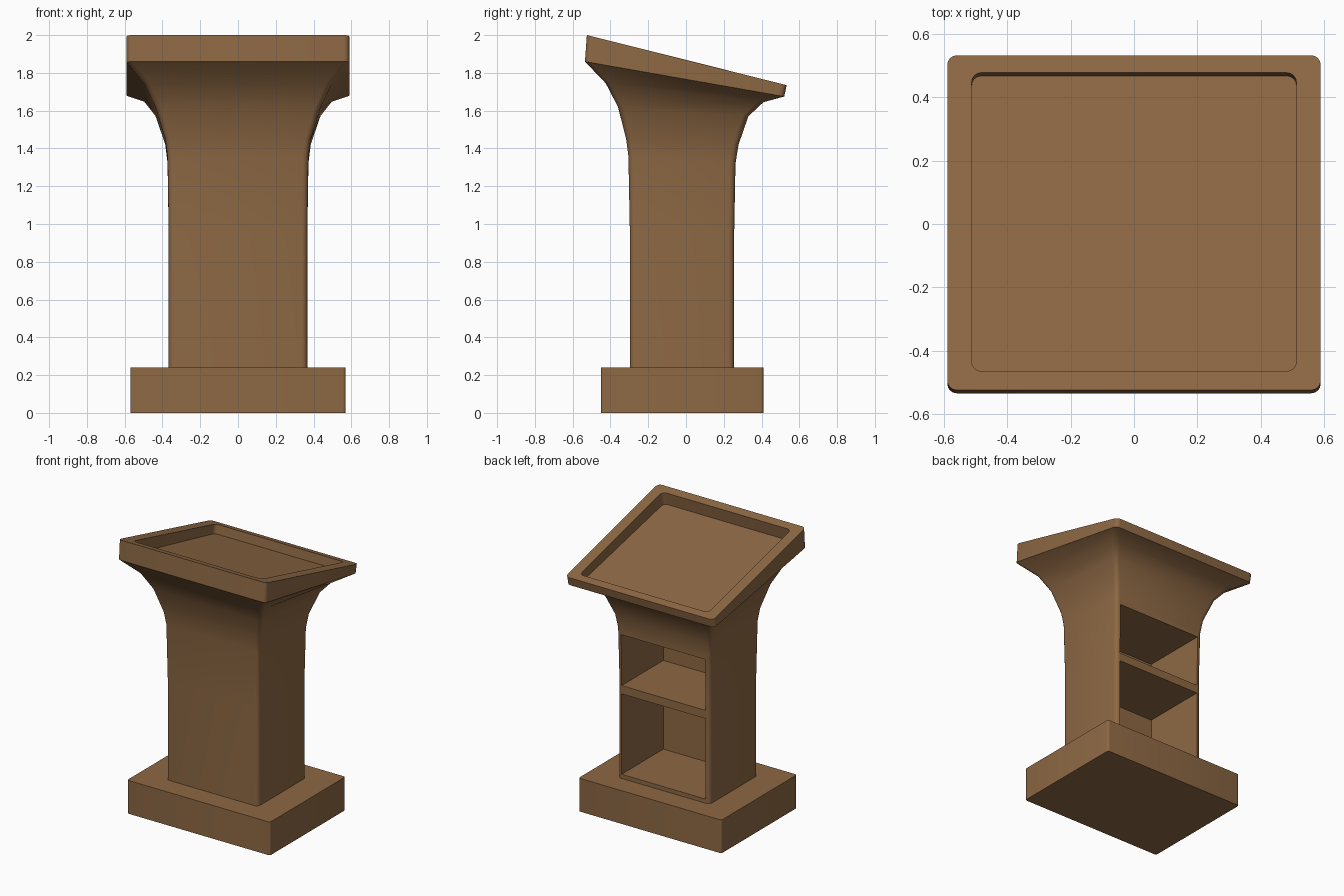
import bpy, bmesh, math

if "Cube" in bpy.data.objects:
    bpy.data.objects.remove(bpy.data.objects["Cube"])

wood = bpy.data.materials.new("wood")
wood.diffuse_color = (0.27, 0.14, 0.058, 1)
wood.use_nodes = True
wood.node_tree.nodes["Principled BSDF"].inputs["Base Color"].default_value = wood.diffuse_color


def ring(bm, hx, yf, zf, yb, zb, r, seg=4):
    """Rounded rectangle whose height slopes from the front edge to the back edge."""
    verts = []
    corners = [(hx - r, yb - r, 0), (-hx + r, yb - r, 90),
               (-hx + r, yf + r, 180), (hx - r, yf + r, 270)]
    for cx, cy, a0 in corners:
        for i in range(seg + 1):
            a = math.radians(a0 + 90 * i / seg)
            x, y = cx + r * math.cos(a), cy + r * math.sin(a)
            t = (y - yf) / (yb - yf)
            verts.append(bm.verts.new((x, y, zf + (zb - zf) * t)))
    return verts


def loft(name, rings):
    bm = bmesh.new()
    loops = [ring(bm, *r) for r in rings]
    for a, b in zip(loops, loops[1:]):
        n = len(a)
        for i in range(n):
            j = (i + 1) % n
            bm.faces.new((a[i], a[j], b[j], b[i]))
    bm.faces.new(loops[0][::-1])
    bm.faces.new(loops[-1])
    bmesh.ops.recalc_face_normals(bm, faces=bm.faces)
    mesh = bpy.data.meshes.new(name)
    bm.to_mesh(mesh)
    bm.free()
    ob = bpy.data.objects.new(name, mesh)
    bpy.context.collection.objects.link(ob)
    mesh.materials.append(wood)
    return ob


def cut_box(target, hx, y0, y1, z0, z1):
    bpy.ops.mesh.primitive_cube_add(size=1, location=(0, (y0 + y1) / 2, (z0 + z1) / 2))
    cutter = bpy.context.object
    cutter.scale = (2 * hx, y1 - y0, z1 - z0)
    cutter.hide_render = True
    bpy.context.view_layer.update()
    mod = target.modifiers.new("opening", 'BOOLEAN')
    mod.operation = 'DIFFERENCE'
    mod.solver = 'EXACT'
    mod.object = cutter
    bpy.ops.object.select_all(action='DESELECT')
    bpy.context.view_layer.objects.active = target
    target.select_set(True)
    bpy.ops.object.modifier_apply(modifier=mod.name)
    bpy.data.objects.remove(cutter)


# Plinth
base = loft("base", [(0.57, -0.45, 0, 0.41, 0, 0.015),
                     (0.57, -0.45, 0.24, 0.41, 0.24, 0.015)])

# Column flaring into the sloped desk top with a sunken reading surface
body = loft("column_and_desk", [
    (0.367, -0.297, 0.22, 0.255, 0.22, 0.03),
    (0.367, -0.297, 0.95, 0.255, 0.95, 0.03),
    (0.373, -0.305, 1.36, 0.262, 1.32, 0.03),
    (0.385, -0.317, 1.45, 0.278, 1.42, 0.03),
    (0.437, -0.360, 1.62, 0.330, 1.57, 0.03),
    (0.497, -0.425, 1.745, 0.410, 1.645, 0.03),
    (0.590, -0.535, 1.86, 0.520, 1.675, 0.03),
    (0.590, -0.525, 2.00, 0.533, 1.735, 0.03),
    (0.513, -0.465, 1.985, 0.478, 1.749, 0.03),
    (0.513, -0.480, 1.895, 0.468, 1.684, 0.03),
])

# Two open compartments in the back, leaving a shelf between them
for z0, z1 in ((0.27, 0.85), (0.91, 1.28)):
    cut_box(body, 0.335, -0.22, 0.5, z0, z1)

for ob in (base, body):
    bpy.ops.object.select_all(action='DESELECT')
    bpy.context.view_layer.objects.active = ob
    ob.select_set(True)
    bpy.ops.object.shade_smooth_by_angle(angle=math.radians(30))
